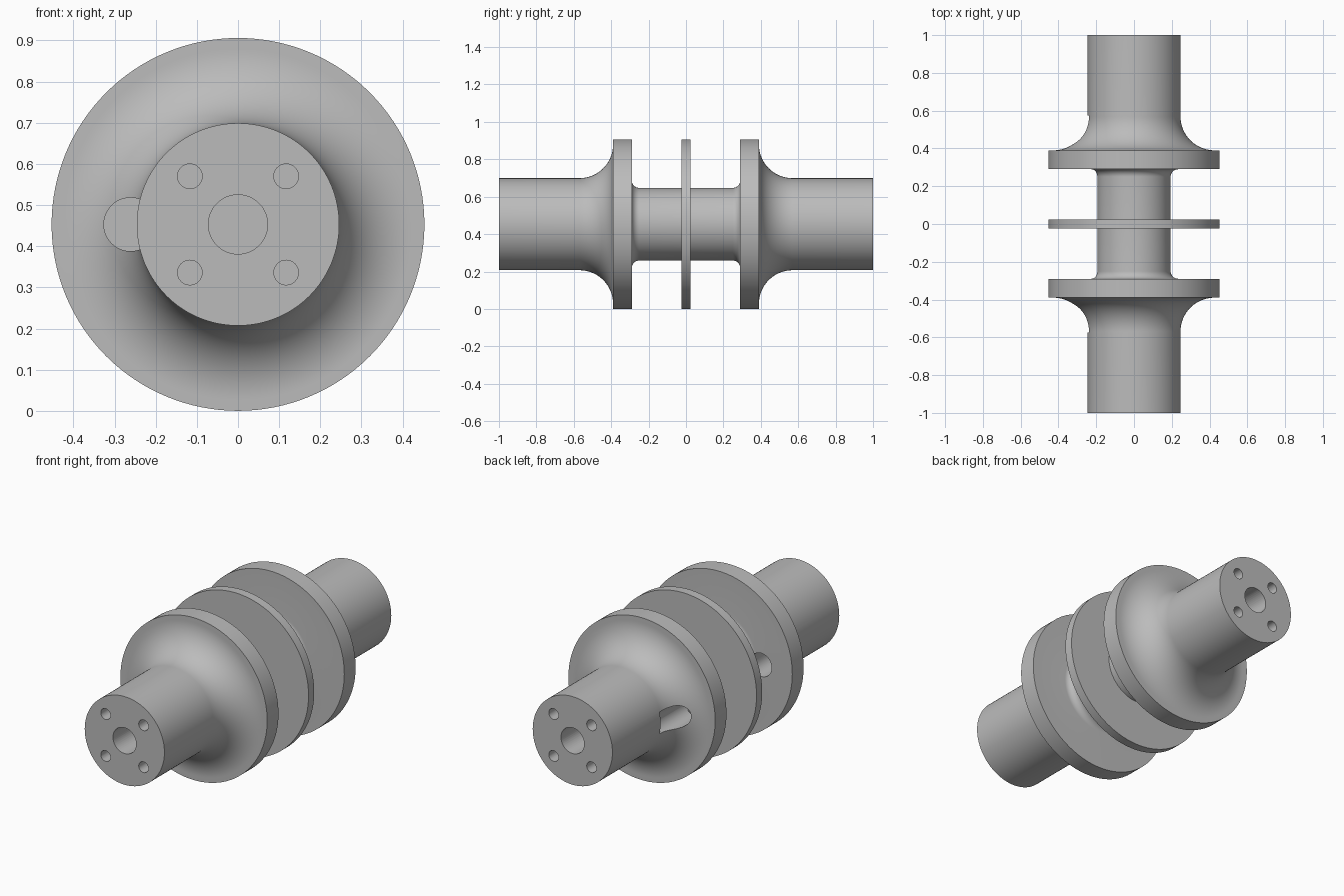
import bpy, bmesh, math
from mathutils import Matrix, Vector

cube = bpy.data.objects.get("Cube")
if cube:
    bpy.data.objects.remove(cube, do_unlink=True)

R_FLANGE, R_SHAFT, R_NECK = 0.453, 0.246, 0.194
AXIS_Z = R_FLANGE

grey = bpy.data.materials.new("machined_grey")
grey.use_nodes = True
colour = (0.5, 0.5, 0.5, 1)
grey.diffuse_color = colour
grey.node_tree.nodes["Principled BSDF"].inputs["Base Color"].default_value = colour


def finish(bm, name):
    bmesh.ops.recalc_face_normals(bm, faces=bm.faces)
    mesh = bpy.data.meshes.new(name)
    bm.to_mesh(mesh)
    bm.free()
    mesh.materials.append(grey)
    obj = bpy.data.objects.new(name, mesh)
    bpy.context.collection.objects.link(obj)
    return obj


def lathe(name, profile, steps=128):
    """Spin (radius, y) points round the long axis; the ends lie on the axis."""
    bm = bmesh.new()
    verts = [bm.verts.new((r, y, AXIS_Z)) for r, y in profile]
    edges = [bm.edges.new(pair) for pair in zip(verts, verts[1:])]
    bmesh.ops.spin(bm, geom=verts + edges, cent=(0, 0, AXIS_Z), axis=(0, 1, 0),
                   angle=math.tau, steps=steps, use_duplicate=False)
    bmesh.ops.remove_doubles(bm, verts=bm.verts, dist=0.0001)
    return finish(bm, name)


def arc(cr, cy, radius, start, end, n):
    angles = [math.radians(start + (end - start) * i / n) for i in range(n + 1)]
    return [(cr + radius * math.cos(a), cy + radius * math.sin(a)) for a in angles]


def drill(bm, x, z, radius, y0, y1, sides):
    turn = Matrix.Rotation(math.pi / 2, 4, 'X')
    place = Matrix.Translation(Vector((x, (y0 + y1) / 2, AXIS_Z + z)))
    bmesh.ops.create_cone(bm, cap_ends=True, segments=sides, radius1=radius,
                          radius2=radius, depth=abs(y1 - y0), matrix=place @ turn)


def smooth(obj):
    bpy.ops.object.select_all(action='DESELECT')
    obj.select_set(True)
    bpy.context.view_layer.objects.active = obj
    bpy.ops.object.shade_smooth_by_angle(angle=math.radians(30))


# Half body: neck, small fillet, flange, large fillet, shaft
small, large = 0.04, 0.18
inner, outer = 0.29, 0.39
half = [(0, 0.015), (R_NECK, 0.015)]
half += arc(R_NECK + small, inner - small, small, 180, 90, 10)
half += [(R_FLANGE, inner), (R_FLANGE, outer)]
half += arc(R_SHAFT + large, outer + large, large, -90, -180, 28)
half += [(R_SHAFT, 1), (0, 1)]

for side, label in ((-1, "front"), (1, "back")):
    body = lathe(label + "_flanged_shaft", [(r, side * y) for r, y in half])

    # Centre bore, four bolt holes and the offset hole through the flange
    bm = bmesh.new()
    drill(bm, 0, 0, 0.072, 0, side * 1.1, 48)
    for x in (-0.117, 0.117):
        for z in (-0.117, 0.117):
            drill(bm, x, z, 0.03, side * 0.7, side * 1.1, 32)
    drill(bm, -0.261, 0, 0.065, side * 0.1, side * 0.575, 48)
    cutter = finish(bm, label + "_hole_cutter")
    cutter.hide_render = True

    cut = body.modifiers.new("holes", 'BOOLEAN')
    cut.operation = 'DIFFERENCE'
    cut.solver = 'EXACT'
    cut.object = cutter
    bpy.context.view_layer.objects.active = body
    bpy.ops.object.modifier_apply(modifier=cut.name)
    bpy.data.objects.remove(cutter, do_unlink=True)
    smooth(body)

# Thin disc between the halves
smooth(lathe("middle_disc", [(0, -0.025), (R_FLANGE, -0.025),
                             (R_FLANGE, 0.025), (0, 0.025)]))
